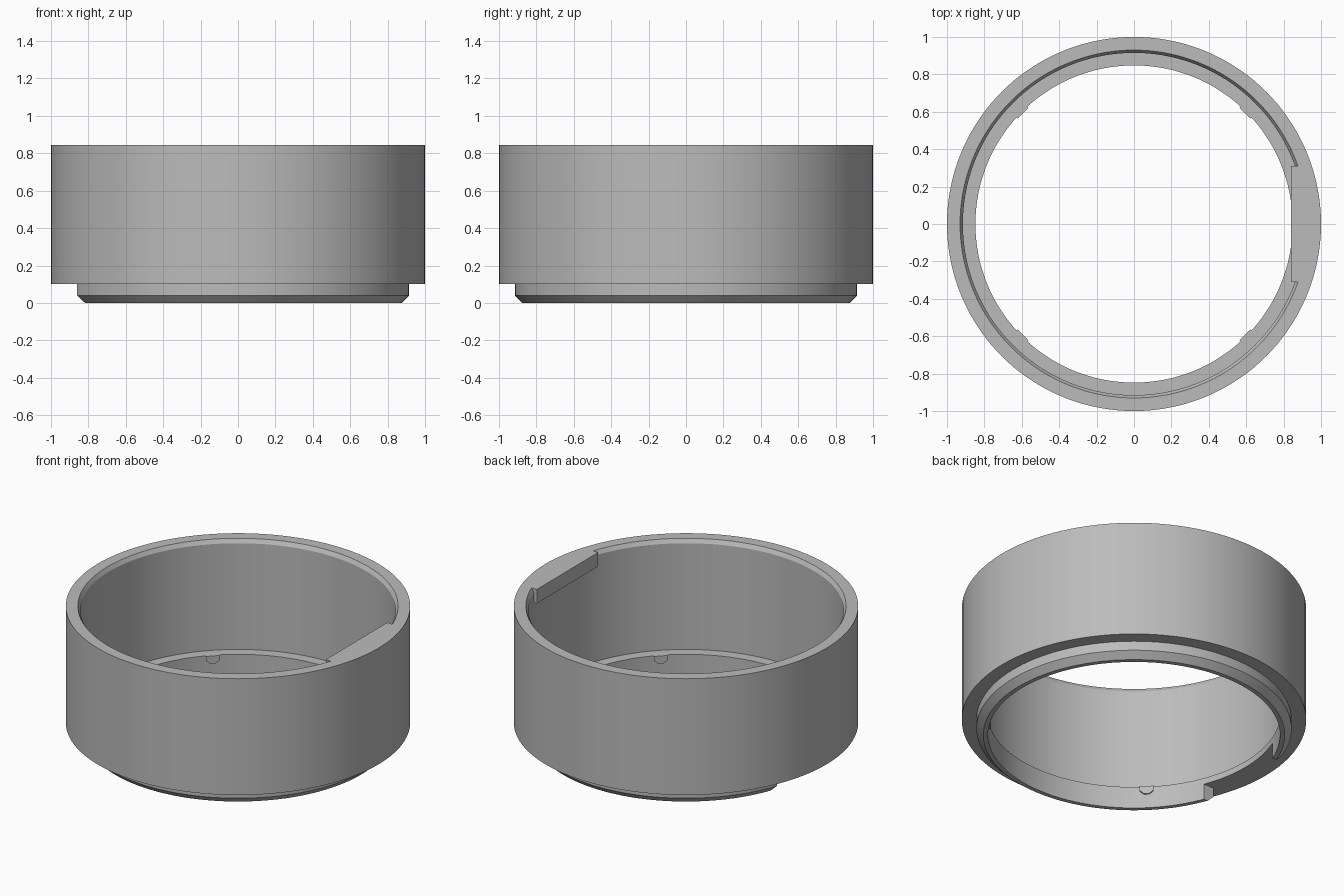
import bpy, bmesh, math
from mathutils import Matrix

old = bpy.data.objects.get("Cube")
if old:
    bpy.data.objects.remove(old, do_unlink=True)

SEGMENTS = 144
TOP = 0.845
SHOULDER = 0.1
LEDGE = 0.14
HALF_KEY = 0.31     # half width of the key and of its matching notch

grey = bpy.data.materials.new("plain grey")
grey.use_nodes = True
colour = (0.5, 0.5, 0.5, 1)
grey.diffuse_color = colour
grey.node_tree.nodes["Principled BSDF"].inputs["Base Color"].default_value = colour


def finish(bm, name):
    bmesh.ops.recalc_face_normals(bm, faces=bm.faces)
    mesh = bpy.data.meshes.new(name)
    bm.to_mesh(mesh)
    bm.free()
    mesh.materials.append(grey)
    obj = bpy.data.objects.new(name, mesh)
    bpy.context.collection.objects.link(obj)
    return obj


def lathe(name, profile):
    """Revolve a closed (radius, height) outline about the z axis."""
    bm = bmesh.new()
    rings = []
    for i in range(SEGMENTS):
        a = math.tau * i / SEGMENTS
        rings.append([bm.verts.new((r * math.cos(a), r * math.sin(a), z))
                      for r, z in profile])
    n = len(profile)
    for i, ring in enumerate(rings):
        after = rings[(i + 1) % SEGMENTS]
        for j in range(n):
            k = (j + 1) % n
            bm.faces.new((ring[j], after[j], after[k], ring[k]))
    return finish(bm, name)


def prism(name, outline, offset, matrix=Matrix()):
    """Extrude a flat outline along an offset vector."""
    bm = bmesh.new()
    face = bm.faces.new([bm.verts.new(p) for p in outline])
    moved = bmesh.ops.extrude_face_region(bm, geom=[face])["geom"]
    bmesh.ops.translate(bm, vec=offset,
                        verts=[v for v in moved if isinstance(v, bmesh.types.BMVert)])
    bm.transform(matrix)
    return finish(bm, name)


def combine(target, tool, operation):
    mod = target.modifiers.new(operation.lower(), "BOOLEAN")
    mod.operation = operation
    mod.solver = "EXACT"
    mod.object = tool
    bpy.context.view_layer.objects.active = target
    bpy.ops.object.modifier_apply(modifier=mod.name)
    bpy.data.objects.remove(tool, do_unlink=True)


# Ring wall with a chamfered mouth, inner ledge and stepped lower lip
ring = lathe("ring_body", [
    (0.848, 0), (0.875, 0), (0.915, 0.04), (0.915, SHOULDER),
    (1, SHOULDER), (1, TOP), (0.93, TOP), (0.915, 0.82),
    (0.915, LEDGE), (0.848, LEDGE)])

# Notch through the lower lip
w = HALF_KEY
notch = prism("notch_cutter",
              [(-1.2, -w, -0.1), (-0.5, -w, -0.1), (-0.5, w, -0.1), (-1.2, w, -0.1)],
              (0, 0, SHOULDER + 0.1))
notch.hide_render = True
combine(ring, notch, "DIFFERENCE")

# Key with a flat inner face, flush with the rim
reach = math.asin(w / 0.96)
arc = [(0.96 * math.cos(reach * t / 8), 0.96 * math.sin(reach * t / 8), 0.755)
       for t in range(-8, 9)]
key = prism("key", [(0.84, w, 0.755), (0.84, -w, 0.755)] + arc, (0, 0, TOP - 0.755))
combine(ring, key, "UNION")

# Four small pointed nubs on the inside of the ledge
for i in range(4):
    turn = Matrix.Rotation(math.radians(45 + 90 * i), 4, "Z")
    prism("ledge_nub_%d" % (i + 1),
          [(0.838, -0.04, LEDGE), (0.838, 0.04, LEDGE), (0.838, 0.04, 0.11),
           (0.838, 0.015, 0.09), (0.838, -0.015, 0.09), (0.838, -0.04, 0.11)],
          (0.03, 0, 0), turn)

# Smooth round walls, crisp edges
bpy.ops.object.select_all(action="DESELECT")
ring.select_set(True)
bpy.context.view_layer.objects.active = ring
bpy.ops.object.shade_smooth_by_angle(angle=math.radians(20))
